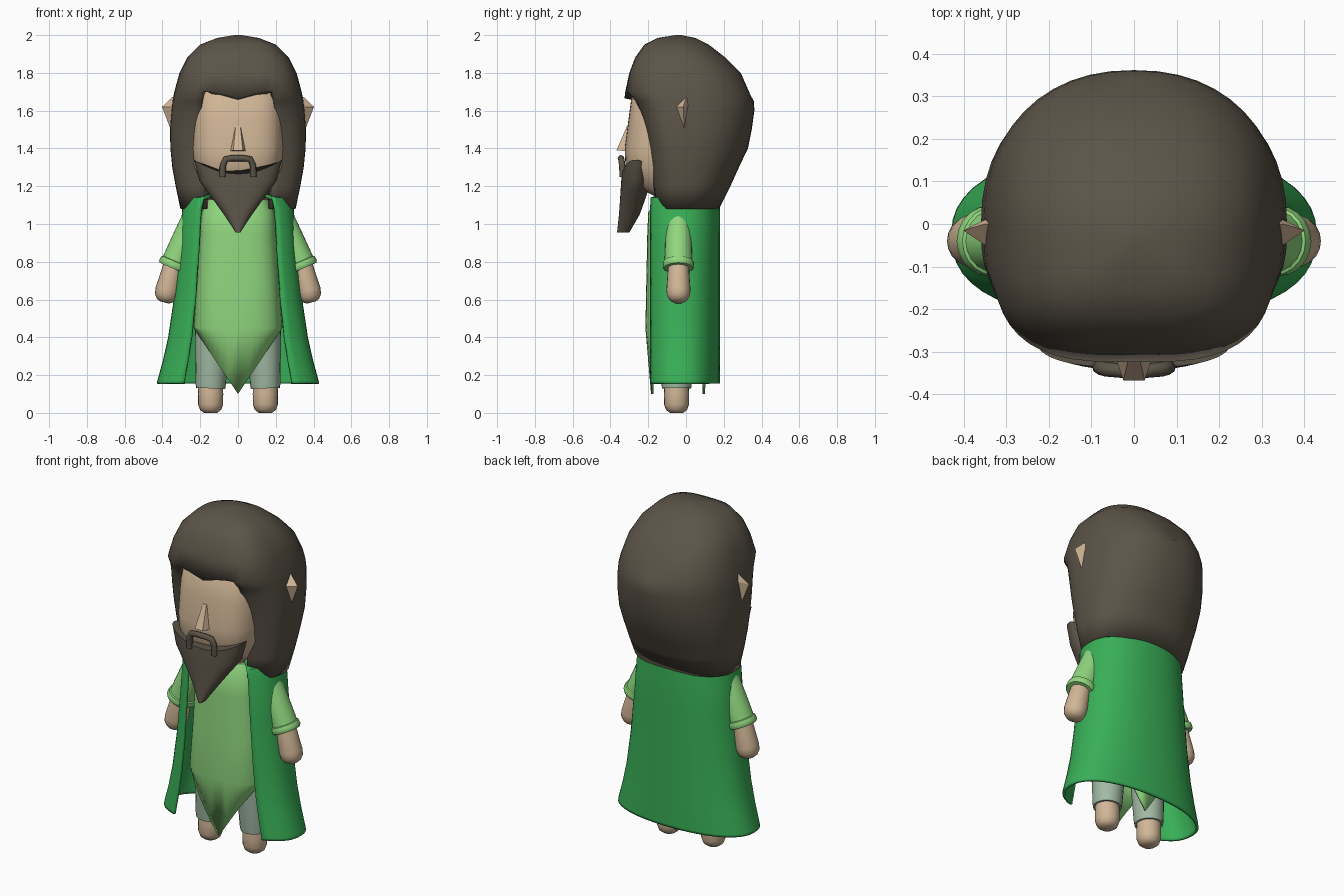
import bpy, bmesh, math
from mathutils import Vector

cube = bpy.data.objects.get("Cube")
if cube:
    bpy.data.objects.remove(cube, do_unlink=True)


def material(name, rgb):
    m = bpy.data.materials.new(name)
    m.use_nodes = True
    m.diffuse_color = (*rgb, 1)
    m.node_tree.nodes["Principled BSDF"].inputs["Base Color"].default_value = (*rgb, 1)
    return m


BROWN = material("dark brown hair", (0.105, 0.088, 0.064))
SKIN = material("tan skin", (0.64, 0.47, 0.31))
LIME = material("light green cloth", (0.28, 0.68, 0.21))
GREEN = material("deep green cloth", (0.04, 0.43, 0.095))
GREY = material("grey green cloth", (0.36, 0.49, 0.37))
COLS = 48


def finish(name, bm, mat, angle=40, thickness=0):
    me = bpy.data.meshes.new(name)
    bm.to_mesh(me)
    bm.free()
    ob = bpy.data.objects.new(name, me)
    bpy.context.collection.objects.link(ob)
    me.materials.append(mat)
    bpy.ops.object.select_all(action='DESELECT')
    ob.select_set(True)
    bpy.context.view_layer.objects.active = ob
    if angle:
        bpy.ops.object.shade_smooth_by_angle(angle=math.radians(angle))
    if thickness:
        s = ob.modifiers.new("thickness", 'SOLIDIFY')
        s.thickness = thickness
        s.offset = -1
    return ob


def power(v, p):
    return math.copysign(abs(v) ** p, v)


def loft(name, rows, mat, square=2.5, gap=0, gap_top=9, warp=None,
         caps=(True, True), thickness=0, angle=40):
    """Stack rounded rings (z, half width, front y, back y), bottom to top,
    leaving out gap columns each side of the front below gap_top."""
    bm = bmesh.new()
    grid = []
    for r, (z, hw, front, back) in enumerate(rows):
        yc = min(0, (front + back) / 2)
        ring = []
        for i in range(COLS):
            a = math.tau * i / COLS
            facing = math.cos(a) > 0
            p = 2 / square if facing else 0.9
            x = hw * power(math.sin(a), p)
            y = yc + abs(math.cos(a)) ** p * ((front if facing else back) - yc)
            ring.append(bm.verts.new((x, y, warp(r, x, z) if warp else z)))
        grid.append(ring)
    for r in range(len(rows) - 1):
        for i in range(COLS):
            if rows[r][0] < gap_top and (i < gap or i >= COLS - gap):
                continue
            j = (i + 1) % COLS
            bm.faces.new((grid[r][i], grid[r][j], grid[r + 1][j], grid[r + 1][i]))
    if caps[0]:
        bm.faces.new(grid[0][::-1])
    if caps[1]:
        bm.faces.new(grid[-1])
    bmesh.ops.delete(bm, geom=[v for v in bm.verts if not v.link_faces], context='VERTS')
    bmesh.ops.remove_doubles(bm, verts=bm.verts, dist=0.0005)
    return finish(name, bm, mat, angle, thickness)


def limb(name, start, end, profile, mat, sides=20):
    """Round limb along start-end; profile holds (fraction along, radius)."""
    a, b = Vector(start), Vector(end)
    turn = (b - a).to_track_quat('Z', 'Y')
    bm = bmesh.new()
    rings = []
    for t, rad in profile:
        rings.append([bm.verts.new(a.lerp(b, t) + turn @ Vector(
            (rad * math.cos(math.tau * i / sides), rad * math.sin(math.tau * i / sides), 0)))
            for i in range(sides)])
    for lo, hi in zip(rings, rings[1:]):
        for i in range(sides):
            j = (i + 1) % sides
            bm.faces.new((lo[i], lo[j], hi[j], hi[i]))
    bm.faces.new(rings[0][::-1])
    bm.faces.new(rings[-1])
    return finish(name, bm, mat, 50)


def hull(name, points, mat):
    bm = bmesh.new()
    for p in points:
        bm.verts.new(p)
    bmesh.ops.convex_hull(bm, input=bm.verts)
    bmesh.ops.recalc_face_normals(bm, faces=bm.faces)
    return finish(name, bm, mat, 0)


# Head and neck
loft("head", [(1.0, .1, -.12, .06), (1.14, .13, -.15, .08), (1.2, .19, -.27, .15),
              (1.3, .235, -.32, .18), (1.4, .245, -.325, .2), (1.55, .245, -.305, .2),
              (1.7, .235, -.285, .2), (1.8, .18, -.2, .15)], SKIN, square=3.2)

# Long hair with an opening for the face and a small dip over the brow
loft("hair", [(1.08, .305, -.165, .175), (1.2, .33, -.18, .235), (1.3, .348, -.19, .28),
              (1.4, .358, -.205, .328), (1.5, .36, -.225, .348), (1.6, .353, -.255, .362),
              (1.65, .347, -.28, .36), (1.7, .337, -.325, .345), (1.8, .31, -.3, .29),
              (1.88, .27, -.27, .21), (1.95, .2, -.22, .12), (1.985, .11, -.15, .05),
              (2.0, .02, -.055, -.025)], BROWN, square=3.2, gap=3, gap_top=1.69,
     warp=lambda r, x, z: z - .035 * max(0, 1 - abs(x) / .12) if r == 7 else z,
     caps=(False, True), thickness=.07, angle=60)

# Pointed beard, its upper edge rising to the cheeks
loft("beard", [(.955, .012, -.365, -.3), (1.05, .075, -.355, -.245), (1.12, .125, -.35, -.22),
               (1.18, .17, -.346, -.2), (1.23, .205, -.343, -.19), (1.34, .232, -.338, -.19)],
     BROWN, square=2.6, warp=lambda r, x, z: 1.265 + .075 * (x / .232) ** 2 if r == 5 else z)

# Moustache arch
curve = bpy.data.curves.new("moustache", 'CURVE')
curve.dimensions = '3D'
curve.bevel_depth = .017
curve.bevel_resolution = 2
curve.use_fill_caps = True
line = curve.splines.new('POLY')
half = [(.082, -.335, 1.25), (.08, -.338, 1.31), (.065, -.342, 1.343), (.03, -.345, 1.348)]
path = half + [(-x, y, z) for x, y, z in half[::-1]]
line.points.add(len(path) - 1)
for point, co in zip(line.points, path):
    point.co = (*co, 1)
curve.materials.append(BROWN)
bpy.context.collection.objects.link(bpy.data.objects.new("moustache", curve))

# Nose
hull("nose", [(s * x, y, z) for s in (-1, 1) for x, y, z in
              ((.012, -.312, 1.52), (.045, -.31, 1.385), (.025, -.368, 1.39), (.015, -.28, 1.52))],
     SKIN)

# Tunic with pointed front and back tails
loft("tunic", [(.1, .235, -.185, .1), (.45, .235, -.215, .12), (.7, .215, -.21, .12),
               (.95, .2, -.205, .12), (1.06, .195, -.2, .12), (1.13, .16, -.16, .09)],
     LIME, square=2.8, caps=(False, True), thickness=.012,
     warp=lambda r, x, z: .1 + .35 * abs(x) / .235 if r == 0 else z)

# Cloak, open at the front, flaring sideways to the hem
loft("cloak", [(.155, .43, -.225, .18), (.17, .427, -.225, .18), (.28, .397, -.225, .18),
               (.4, .37, -.225, .18), (.6, .34, -.225, .18), (.85, .315, -.225, .18),
               (1.08, .295, -.225, .18), (1.14, .275, -.22, .175), (1.165, .17, -.13, .1)],
     GREEN, square=2.5, gap=5, caps=(False, False), thickness=.015)

# Paired parts
for side, s in (("left", 1), ("right", -1)):
    hull(side + "_ear", [(s * .3, -.05, 1.62), (s * .3, .0, 1.69), (s * .3, .035, 1.64),
                         (s * .33, -.005, 1.43), (s * .402, -.015, 1.62),
                         (s * .35, -.05, 1.62), (s * .35, 0, 1.67)], SKIN)
    limb(side + "_sleeve", (s * .21, -.04, 1.08), (s * .345, -.04, .765),
         [(0, .06), (.3, .068), (.7, .072), (.88, .073), (.89, .08), (.93, .083),
          (.97, .083), (1, .077)], LIME)
    limb(side + "_hand", (s * .335, -.04, .8), (s * .39, -.04, .585),
         [(0, .055), (.3, .058), (.7, .064), (.85, .06), (.95, .045), (1, .025)], SKIN)
    limb(side + "_trouser", (s * .13, -.05, .55), (s * .145, -.05, .13),
         [(0, .1), (.4, .092), (.95, .08), (1, .077)], GREY)
    limb(side + "_foot", (s * .145, -.05, .2), (s * .145, -.05, 0),
         [(0, .062), (.5, .067), (.78, .066), (.92, .056), (1, .035)], SKIN)
